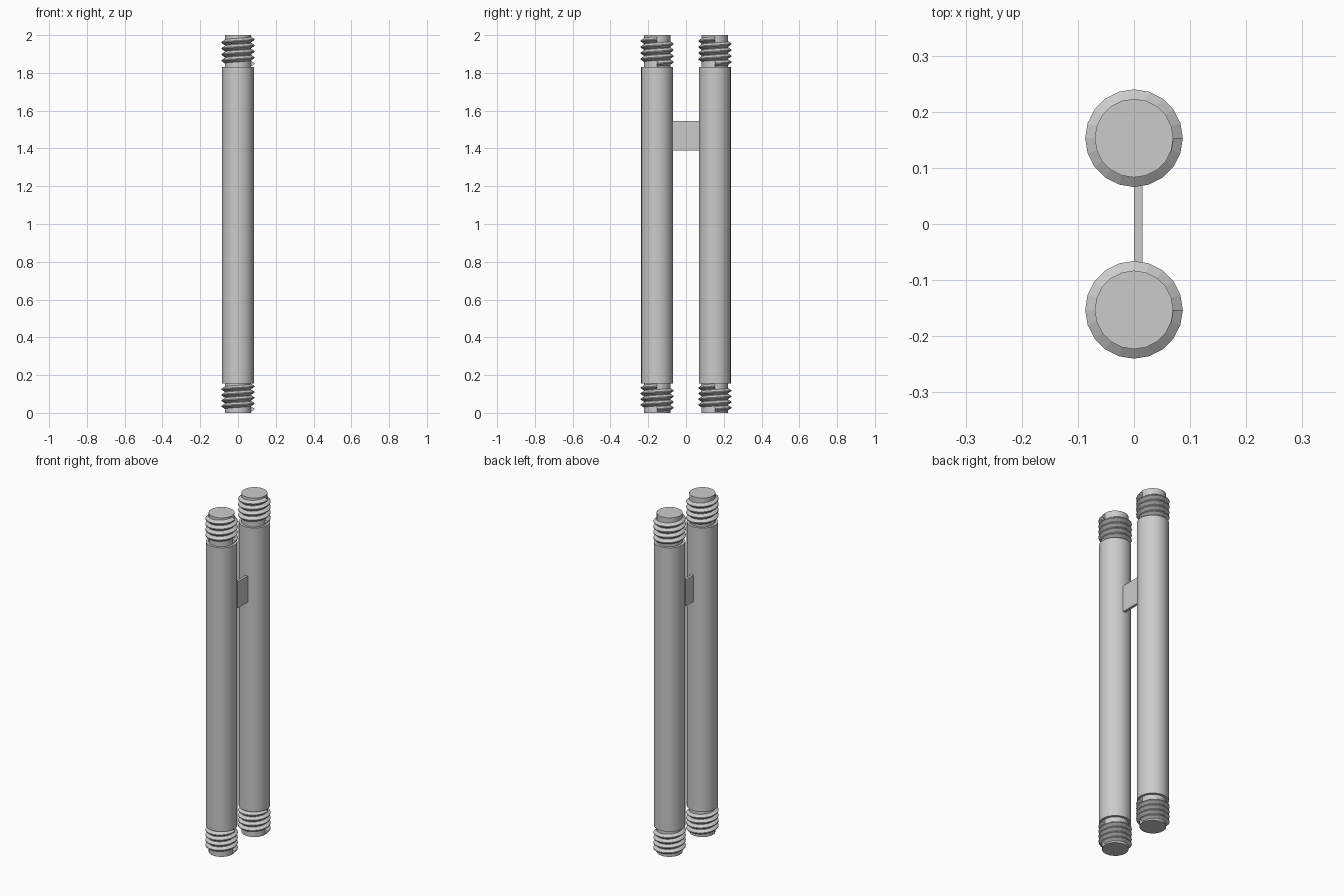
import bpy
import bmesh
from math import cos, sin, tau

cube = bpy.data.objects.get("Cube")
if cube:
    bpy.data.objects.remove(cube)

# One plain grey for the whole model
grey = bpy.data.materials.new("light_grey")
grey.use_nodes = True
colour = (0.6, 0.6, 0.6, 1)
grey.diffuse_color = colour
grey.node_tree.nodes["Principled BSDF"].inputs["Base Color"].default_value = colour


def finish(name, bm, smooth=False):
    bmesh.ops.recalc_face_normals(bm, faces=bm.faces)
    mesh = bpy.data.meshes.new(name)
    bm.to_mesh(mesh)
    bm.free()
    mesh.materials.append(grey)
    obj = bpy.data.objects.new(name, mesh)
    bpy.context.collection.objects.link(obj)
    if smooth:
        bpy.ops.object.select_all(action="DESELECT")
        obj.select_set(True)
        bpy.context.view_layer.objects.active = obj
        bpy.ops.object.shade_smooth_by_angle(angle=0.6)
    return obj


def cylinder(name, y, radius, z0, z1, sides):
    bm = bmesh.new()
    bmesh.ops.create_cone(bm, cap_ends=True, segments=sides, radius1=radius,
                          radius2=radius, depth=z1 - z0)
    bmesh.ops.translate(bm, verts=bm.verts, vec=(0, y, (z0 + z1) / 2))
    return finish(name, bm, True)


def thread(name, y, z0, z1, turns):
    """Right-handed V thread: a triangular profile swept along a helix."""
    bm = bmesh.new()
    pitch = (z1 - z0) / (turns + 1)
    profile = ((CORE_R - 0.002, 0), (THREAD_R, pitch * 0.42),
               (THREAD_R, pitch * 0.58), (CORE_R - 0.002, pitch))
    previous = first = None
    for i in range(turns * SIDES + 1):
        a = tau * i / SIDES
        rise = z0 + pitch * i / SIDES
        ring = [bm.verts.new((r * cos(a), y + r * sin(a), rise + h))
                for r, h in profile]
        if previous:
            for j in range(len(ring)):
                k = (j + 1) % len(ring)
                bm.faces.new((previous[j], previous[k], ring[k], ring[j]))
        else:
            first = ring
        previous = ring
    bm.faces.new(first)
    bm.faces.new(previous)
    return finish(name, bm)


SIDES = 20
ROD_R, CORE_R, THREAD_R = 0.084, 0.07, 0.087
SPACING = 0.153
BODY_LOW, BODY_HIGH = 0.155, 1.83

# Two rods, each with a threaded stud at both ends
for side, y in (("front", -SPACING), ("back", SPACING)):
    cylinder(side + "_rod", y, ROD_R, BODY_LOW, BODY_HIGH, 32)
    cylinder(side + "_lower_stud", y, CORE_R, 0, BODY_LOW, SIDES)
    cylinder(side + "_upper_stud", y, CORE_R, BODY_HIGH, 2, SIDES)
    thread(side + "_lower_thread", y, 0.005, BODY_LOW, 4)
    thread(side + "_upper_thread", y, BODY_HIGH + 0.003, 1.993, 4)

# Thin plate joining the rods
bm = bmesh.new()
bmesh.ops.create_cube(bm, size=1)
bmesh.ops.scale(bm, verts=bm.verts, vec=(0.015, 0.15, 0.155))
bmesh.ops.translate(bm, verts=bm.verts, vec=(0.0075, 0, 1.467))
finish("connecting_plate", bm)
